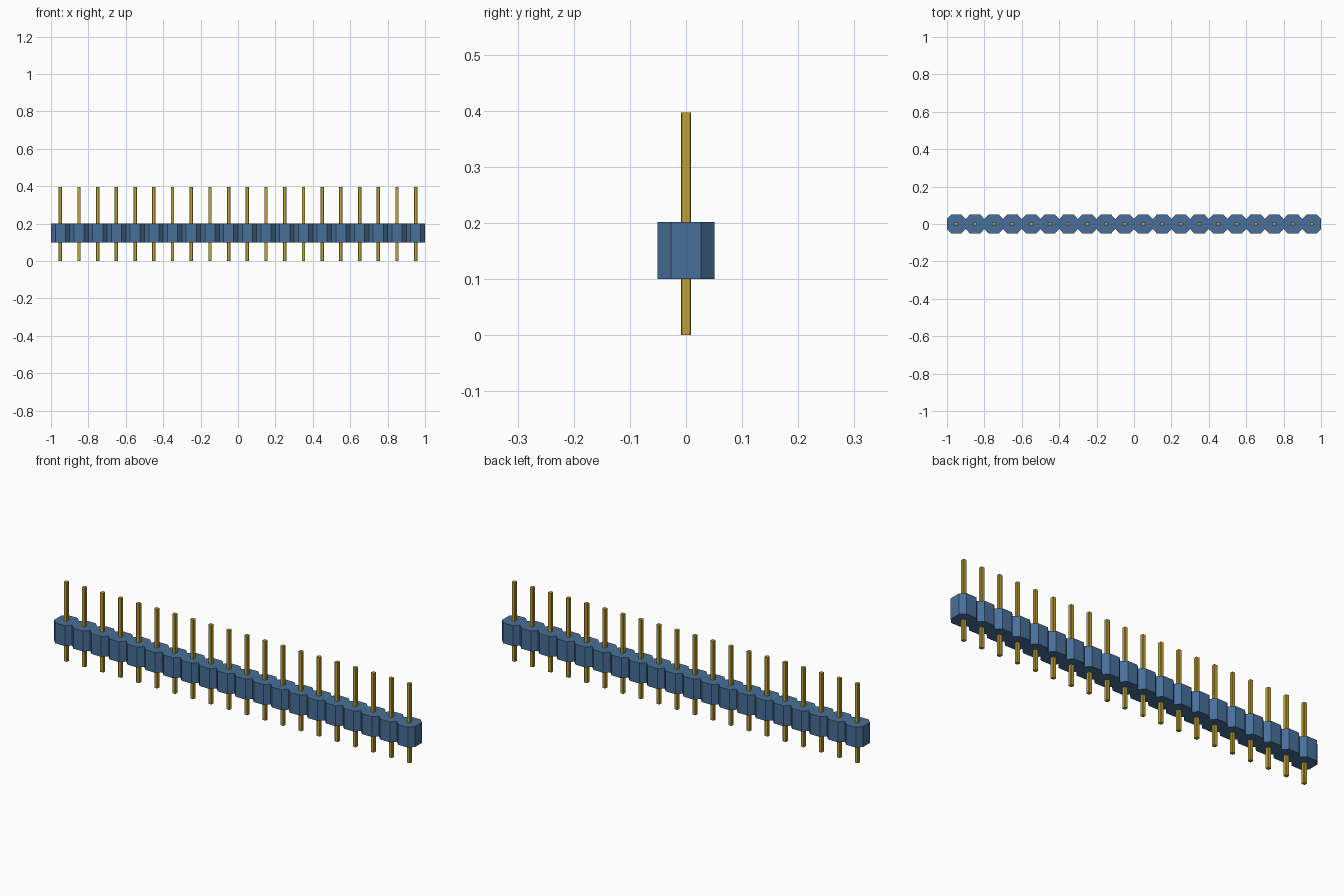
import bpy
import bmesh

PINS = 20
PITCH = 0.1
HALF_DEPTH = 0.051
FLAT = 0.027

if "Cube" in bpy.data.objects:
    bpy.data.objects.remove(bpy.data.objects["Cube"], do_unlink=True)


def make_material(name, rgb):
    mat = bpy.data.materials.new(name)
    mat.use_nodes = True
    mat.diffuse_color = (*rgb, 1)
    mat.node_tree.nodes["Principled BSDF"].inputs["Base Color"].default_value = (*rgb, 1)
    return mat


def make_prism(name, outline, bottom, top, mat):
    """Extrude a closed xy outline from bottom to top."""
    bm = bmesh.new()
    base = bm.faces.new([bm.verts.new((x, y, bottom)) for x, y in outline])
    side = bmesh.ops.extrude_face_region(bm, geom=[base], use_keep_orig=True)
    moved = [v for v in side["geom"] if isinstance(v, bmesh.types.BMVert)]
    bmesh.ops.translate(bm, verts=moved, vec=(0, 0, top - bottom))
    bmesh.ops.recalc_face_normals(bm, faces=bm.faces)
    mesh = bpy.data.meshes.new(name)
    bm.to_mesh(mesh)
    bm.free()
    mesh.materials.append(mat)
    obj = bpy.data.objects.new(name, mesh)
    bpy.context.collection.objects.link(obj)
    return obj


def octagon(half_x, half_y, flat):
    """Rectangle with cut corners, counter-clockwise."""
    return [(half_x, -flat), (half_x, flat), (flat, half_y), (-flat, half_y),
            (-half_x, flat), (-half_x, -flat), (-flat, -half_y), (flat, -half_y)]


blue = make_material("blue plastic", (0.065, 0.162, 0.32))
gold = make_material("gold metal", (0.54, 0.36, 0.035))

# Housing: one continuous strip with a notch between neighbouring pins
centres = [(i - (PINS - 1) / 2) * PITCH for i in range(PINS)]
front_edge = []
for cx in centres:
    front_edge += [(cx - PITCH / 2, -FLAT), (cx - FLAT, -HALF_DEPTH), (cx + FLAT, -HALF_DEPTH)]
front_edge.append((centres[-1] + PITCH / 2, -FLAT))
back_edge = [(x, -y) for x, y in reversed(front_edge)]
make_prism("housing", front_edge + back_edge, 0.1, 0.202, blue)

# Pins: slim posts with eased corners, passing through the housing
first_pin = make_prism("pin", octagon(0.009, 0.009, 0.007), 0, 0.397, gold)
for i, cx in enumerate(centres):
    pin = first_pin if i == 0 else first_pin.copy()
    if i:
        bpy.context.collection.objects.link(pin)
    pin.name = f"pin_{i + 1}"
    pin.location.x = cx
